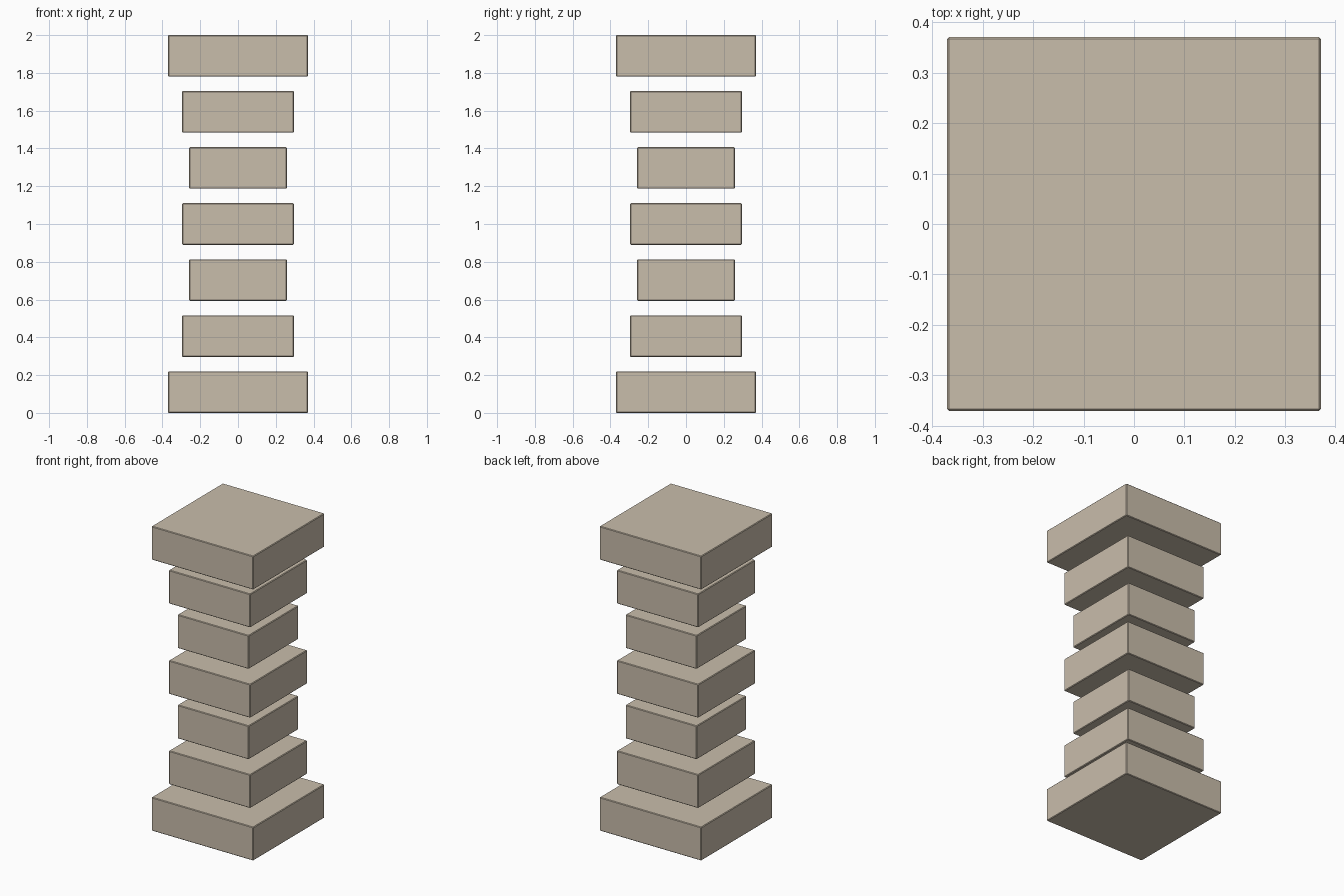
import bpy, bmesh

if "Cube" in bpy.data.objects:
    bpy.data.objects.remove(bpy.data.objects["Cube"])

stone = bpy.data.materials.new("warm_stone")
stone.diffuse_color = (0.584, 0.509, 0.407, 1.0)
stone.use_nodes = True
stone.node_tree.nodes["Principled BSDF"].inputs["Base Color"].default_value = stone.diffuse_color

HEIGHT = 0.22
STEP = (2.0 - HEIGHT) / 6
BEVEL = 0.004


def slab(name, width, z):
    """Square slab with tiny chamfered edges, its base at z."""
    bm = bmesh.new()
    bmesh.ops.create_cube(bm, size=1.0)
    for v in bm.verts:
        v.co.x *= width
        v.co.y *= width
        v.co.z = (v.co.z + 0.5) * HEIGHT
    bmesh.ops.bevel(bm, geom=bm.edges[:], offset=BEVEL, segments=1,
                    affect='EDGES')
    mesh = bpy.data.meshes.new(name)
    bm.to_mesh(mesh)
    bm.free()
    mesh.materials.append(stone)
    obj = bpy.data.objects.new(name, mesh)
    obj.location.z = z
    bpy.context.collection.objects.link(obj)


# Separate floating slabs, widest at both ends, alternating in the shaft
slabs = [("base_slab", 0.74), ("lower_slab", 0.592), ("lower_neck", 0.518),
         ("middle_slab", 0.592), ("upper_neck", 0.518), ("upper_slab", 0.592),
         ("top_slab", 0.74)]
for i, (name, width) in enumerate(slabs):
    slab(name, width, i * STEP)
